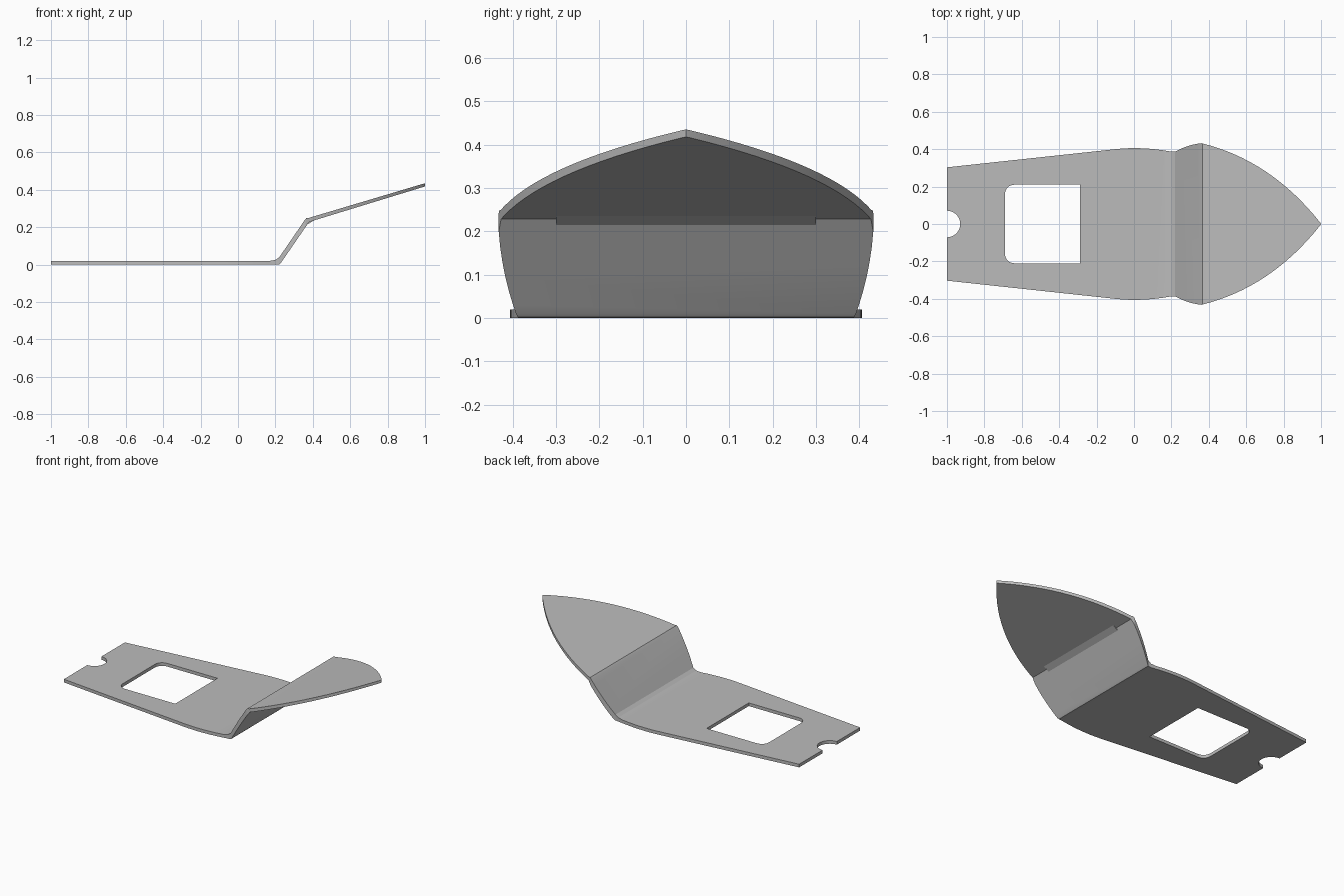
import bpy, bmesh
from math import sin, cos, pi, radians

cube = bpy.data.objects.get("Cube")
if cube:
    bpy.data.objects.remove(cube, do_unlink=True)

grey = bpy.data.materials.new("plain grey")
grey.use_nodes = True
COLOUR = (0.5, 0.5, 0.5, 1)
grey.diffuse_color = COLOUR
grey.node_tree.nodes["Principled BSDF"].inputs["Base Color"].default_value = COLOUR


def prism(name, points, place, low, high):
    """Extrude a 2D outline between two levels; place maps (a, b, level) to xyz."""
    bm = bmesh.new()
    ends = [[bm.verts.new(place(a, b, level)) for a, b in points] for level in (low, high)]
    for ring in ends:
        bm.faces.new(ring)
    count = len(points)
    for i in range(count):
        j = (i + 1) % count
        bm.faces.new((ends[0][i], ends[0][j], ends[1][j], ends[1][i]))
    bmesh.ops.recalc_face_normals(bm, faces=bm.faces)
    mesh = bpy.data.meshes.new(name)
    bm.to_mesh(mesh)
    bm.free()
    mesh.materials.append(grey)
    obj = bpy.data.objects.new(name, mesh)
    bpy.context.collection.objects.link(obj)
    return obj


def side(a, b, level):
    return (a, level, b)


def plan(a, b, level):
    return (a, b, level)


def arc(cx, cy, radius, start, end, steps):
    angles = [radians(start + (end - start) * i / steps) for i in range(steps + 1)]
    return [(cx + radius * cos(t), cy + radius * sin(t)) for t in angles]


def cut(target, cutter, operation):
    mod = target.modifiers.new(cutter.name, 'BOOLEAN')
    mod.object, mod.operation, mod.solver = cutter, operation, 'EXACT'
    cutter.hide_render = True
    cutters.append(cutter)


def curve(p, q, r, steps):
    """Quadratic curve from p to r, steered by q, without its first point."""
    ts = [i / steps for i in range(1, steps + 1)]
    return [tuple((1 - t) ** 2 * a + 2 * t * (1 - t) * b + t * t * c
                  for a, b, c in zip(p, q, r)) for t in ts]


cutters = []

# Bent sheet: flat base, steep riser and sloping nose
top = [(-1.02, 0.02), (0.17, 0.02), (0.2, 0.025), (0.22, 0.038),
       (0.358, 0.24), (0.366, 0.249), (0.38, 0.25), (1.02, 0.441)]
bottom = [(1.02, 0.424), (0.38, 0.228), (0.23, 0.01), (0.222, 0.002), (0.21, 0), (-1.02, 0)]
plate = prism("bent_plate", top + bottom, side, -0.5, 0.5)

# Plan outline: tapered tail, waist at the bend, pointed nose
half = [(-1, 0.303), (-0.1, 0.4)]
half += curve(half[-1], (0.04, 0.416), (0.2, 0.387), 8)
half += [(0.22, 0.387)]
half += curve(half[-1], (0.29, 0.425), (0.36, 0.432), 6)
half += curve(half[-1], (0.73, 0.342), (0.995, 0.008), 16)
outline = half + [(1, 0)] + [(x, -y) for x, y in reversed(half)]
cut(plate, prism("outline_cutter", outline, plan, -0.5, 1), 'INTERSECT')

# Window with two rounded corners, and the round notch in the tail
window = [(-0.29, -0.21), (-0.29, 0.21)]
window += arc(-0.64, 0.16, 0.05, 90, 180, 8) + arc(-0.64, -0.16, 0.05, 180, 270, 8)
cut(plate, prism("window_cutter", window, plan, -0.1, 0.1), 'DIFFERENCE')
notch = arc(-1, 0, 0.071, 0, 360, 32)[:-1]
cut(plate, prism("notch_cutter", notch, plan, -0.1, 0.1), 'DIFFERENCE')

# Apply the cuts and drop the cutters
bpy.context.view_layer.update()
shaped = bpy.data.meshes.new_from_object(
    plate.evaluated_get(bpy.context.evaluated_depsgraph_get()))
plate.modifiers.clear()
plate.data = shaped
for cutter in cutters:
    bpy.data.objects.remove(cutter, do_unlink=True)

# Small web filling the inside of the upper bend
prism("bend_web", [(0.367, 0.212), (0.38, 0.23), (0.405, 0.236)], side, -0.3, 0.3)

# Smooth the curved edges, keep the corners sharp
for obj in bpy.context.selected_objects:
    obj.select_set(False)
plate.select_set(True)
bpy.context.view_layer.objects.active = plate
bpy.ops.object.shade_smooth_by_angle(angle=radians(20))
